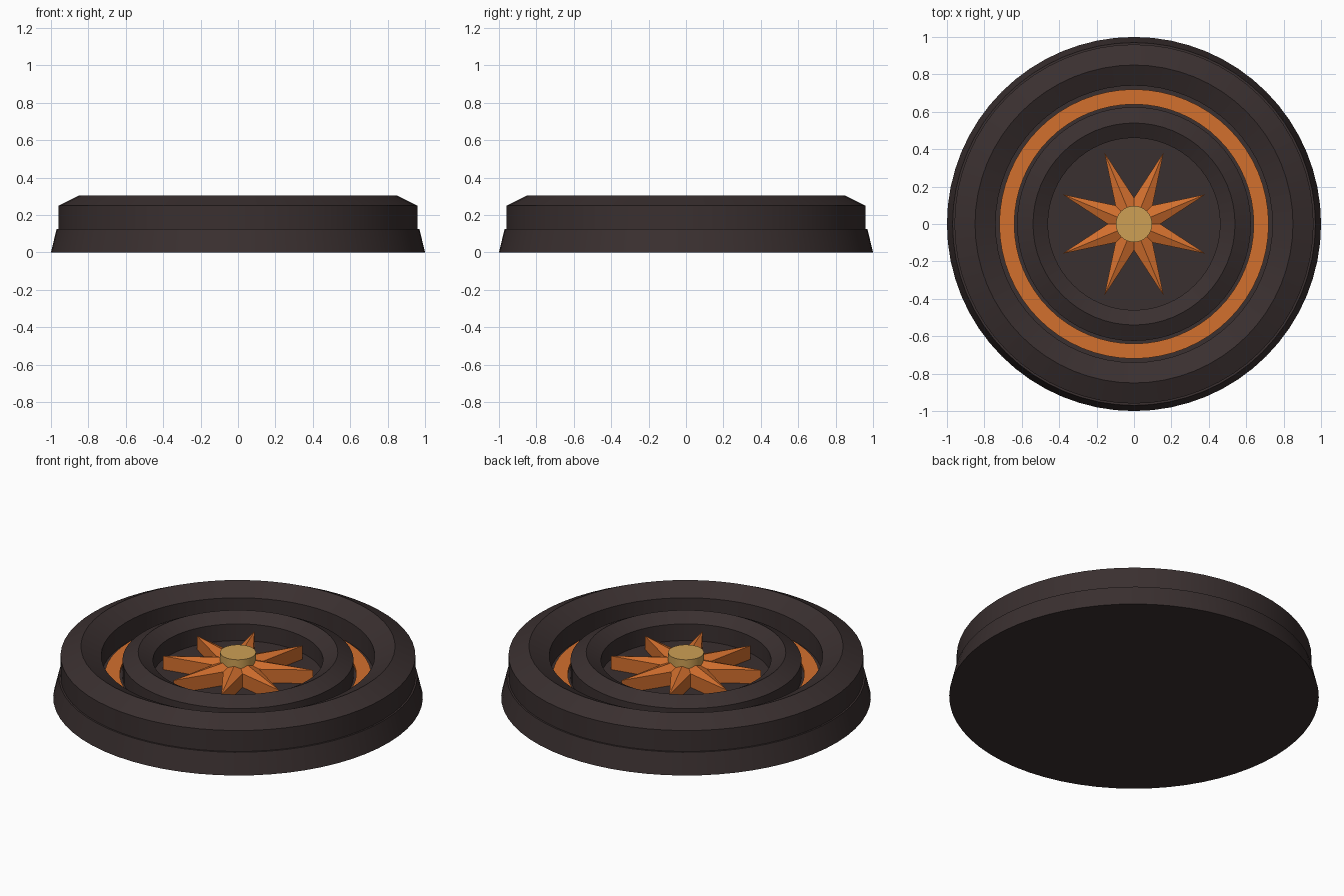
import bpy
import bmesh
from math import cos, sin, pi, radians

cube = bpy.data.objects.get("Cube")
if cube:
    bpy.data.objects.remove(cube, do_unlink=True)


def material(name, rgb):
    mat = bpy.data.materials.new(name)
    mat.use_nodes = True
    mat.diffuse_color = (*rgb, 1)
    mat.node_tree.nodes["Principled BSDF"].inputs["Base Color"].default_value = (*rgb, 1)
    return mat


DARK = material("dark brown", (0.042, 0.029, 0.029))
ORANGE = material("orange", (0.65, 0.16, 0.027))
BRASS = material("brass", (0.61, 0.35, 0.09))


def finish(name, bm, mat, smooth=True):
    bmesh.ops.recalc_face_normals(bm, faces=bm.faces)
    mesh = bpy.data.meshes.new(name)
    bm.to_mesh(mesh)
    bm.free()
    mesh.materials.append(mat)
    obj = bpy.data.objects.new(name, mesh)
    bpy.context.collection.objects.link(obj)
    if smooth:
        bpy.ops.object.select_all(action="DESELECT")
        obj.select_set(True)
        bpy.context.view_layer.objects.active = obj
        bpy.ops.object.shade_smooth_by_angle(angle=radians(30))
    return obj


def ring(name, profile, mat, steps=64):
    """Turn a closed (radius, height) profile around the z axis."""
    bm = bmesh.new()
    loops = [[bm.verts.new((r * cos(2 * pi * i / steps), r * sin(2 * pi * i / steps), z))
              for r, z in profile] for i in range(steps)]
    n = len(profile)
    for i in range(steps):
        a, b = loops[i], loops[(i + 1) % steps]
        for j in range(n):
            k = (j + 1) % n
            bm.faces.new((a[j], b[j], b[k], a[k]))
    return finish(name, bm, mat)


def drum(name, r_bottom, r_top, z_bottom, z_top, mat, steps=64):
    """Solid disc with straight or tapered sides."""
    bm = bmesh.new()
    bmesh.ops.create_cone(bm, cap_ends=True, segments=steps, radius1=r_bottom,
                          radius2=r_top, depth=z_top - z_bottom)
    bmesh.ops.translate(bm, verts=bm.verts, vec=(0, 0, (z_bottom + z_top) / 2))
    return finish(name, bm, mat)


def star(name, r_tip, r_valley, z_bottom, z_edge, z_peak, mat, points=8):
    """Star with upright sides and a ridged roof."""
    bm = bmesh.new()
    low, high = [], []
    for i in range(points * 2):
        r = r_valley if i % 2 == 0 else r_tip
        x, y = r * cos(pi * i / points), r * sin(pi * i / points)
        low.append(bm.verts.new((x, y, z_bottom)))
        high.append(bm.verts.new((x, y, z_edge)))
    peak = bm.verts.new((0, 0, z_peak))
    bm.faces.new(low)
    for i in range(points * 2):
        j = (i + 1) % (points * 2)
        bm.faces.new((low[i], low[j], high[j], high[i]))
        bm.faces.new((high[i], high[j], peak))
    return finish(name, bm, mat, smooth=False)


FLOOR = 0.125

# Tapered base
drum("base", 1.0, 0.97, 0, FLOOR, DARK)

# Raised rims with peaked tops
ring("outer_rim", [(0.74, 0.11), (0.96, 0.11), (0.96, 0.25), (0.85, 0.305), (0.74, 0.25)], DARK)
ring("inner_rim", [(0.46, 0.11), (0.625, 0.11), (0.625, 0.225), (0.54, 0.27), (0.46, 0.225)], DARK)

# Orange band in the groove
ring("groove_band", [(0.64, 0.12), (0.72, 0.12), (0.72, 0.14), (0.64, 0.14)], ORANGE)

# Star ornament and its hub
star("star", 0.415, 0.14, 0.12, 0.206, 0.238, ORANGE)
drum("hub", 0.097, 0.097, 0.12, 0.27, BRASS, steps=32)
